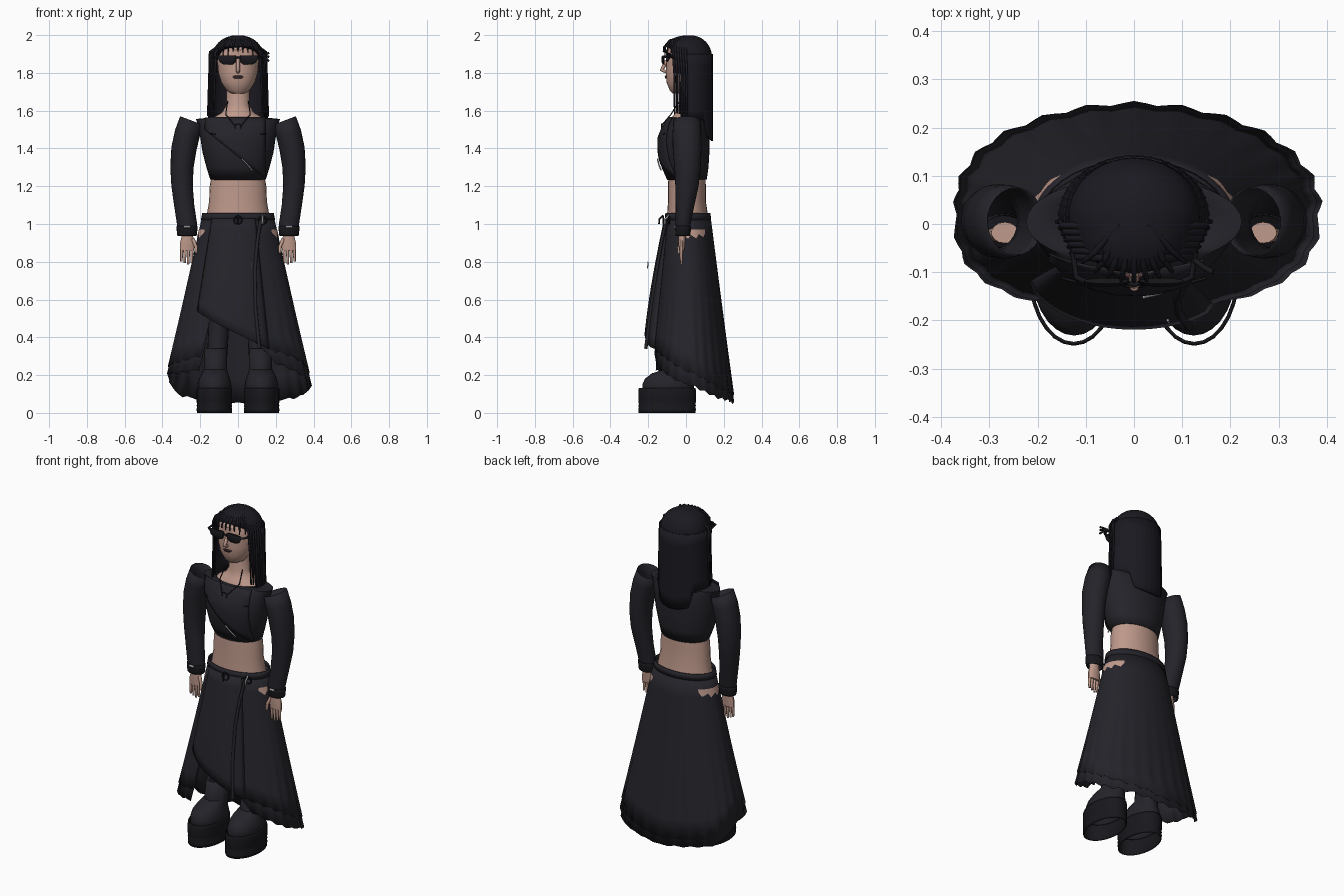
import bpy, bmesh, math, random
from math import sin, cos, pi, radians
random.seed(4)

def mat(name, c):
    m = bpy.data.materials.new(name)
    m.diffuse_color = (*c, 1)
    return m
CLOTH = mat("black_cloth", (0.018, 0.017, 0.023))
HAIR = mat("black_hair", (0.011, 0.01, 0.015))
SKIN = mat("skin", (0.52, 0.32, 0.26))
GLOSS = mat("gloss_black", (0.009, 0.009, 0.012))
METAL = mat("silver", (0.45, 0.45, 0.47))
LIP = mat("dark_lips", (0.06, 0.03, 0.035))

def lerp(pts, x):
    """Piecewise-linear lookup in a list of (x, y)."""
    for (a, p), (b, q) in zip(pts, pts[1:]):
        if x <= b:
            return p + (q - p) * max(0, (x - a) / (b - a))
    return pts[-1][1]

def grid(name, f, nu, nv, m, closed=False, caps=False, thick=0, angle=40):
    """Surface from f(u, v), u and v in 0..1; closed wraps u."""
    bm = bmesh.new()
    cols = nu if closed else nu + 1
    rows = [[bm.verts.new(f(i / nu, j / nv)) for i in range(cols)] for j in range(nv + 1)]
    for j in range(nv):
        for i in range(nu):
            k = (i + 1) % cols
            bm.faces.new((rows[j][i], rows[j][k], rows[j + 1][k], rows[j + 1][i]))
    if caps:
        bm.faces.new(rows[0]); bm.faces.new(rows[-1])
    bmesh.ops.recalc_face_normals(bm, faces=bm.faces)
    me = bpy.data.meshes.new(name)
    bm.to_mesh(me); bm.free()
    me.materials.append(m)
    o = bpy.data.objects.new(name, me)
    bpy.context.collection.objects.link(o)
    if thick:
        s = o.modifiers.new("thickness", 'SOLIDIFY'); s.thickness = thick; s.offset = 0
    bpy.ops.object.select_all(action='DESELECT')
    o.select_set(True); bpy.context.view_layer.objects.active = o
    bpy.ops.object.shade_smooth_by_angle(angle=radians(angle))
    return o

def loft(name, secs, m, n=28, caps=True, thick=0, mirror=1):
    """Elliptical sections (x, y, z, rx, ry, slope along x)."""
    def f(u, v):
        s = secs[round(v * (len(secs) - 1))]
        dx = s[3] * sin(2 * pi * u)
        return (mirror * (s[0] + dx), s[1] - s[4] * cos(2 * pi * u), s[2] + (s[5] * dx if len(s) > 5 else 0))
    return grid(name, f, n, len(secs) - 1, m, True, caps, thick)

def tube(name, pts, r, m, taper=1.0, cyclic=False, res=2):
    cu = bpy.data.curves.new(name, 'CURVE')
    cu.dimensions = '3D'; cu.bevel_depth = r; cu.bevel_resolution = res; cu.use_fill_caps = True
    sp = cu.splines.new('POLY'); sp.points.add(len(pts) - 1); sp.use_cyclic_u = cyclic
    for i, (p, q) in enumerate(zip(sp.points, pts)):
        p.co = (*q, 1); p.radius = 1 + (taper - 1) * i / max(1, len(pts) - 1)
    cu.materials.append(m)
    o = bpy.data.objects.new(name, cu)
    bpy.context.collection.objects.link(o)
    return o

def ring(name, c, r, w, m):
    tube(name, [(c[0] + r * sin(i * pi / 8), c[1], c[2] + r * cos(i * pi / 8)) for i in range(16)], w, m, cyclic=True)

# Head, neck and face
loft("head", [(0, -.045, 1.69, .03, .025), (0, -.03, 1.705, .06, .055), (0, -.02, 1.75, .09, .083),
              (0, -.01, 1.80, .105, .097), (0, 0, 1.86, .11, .105), (0, 0, 1.92, .108, .105),
              (0, .01, 1.96, .08, .08), (0, .01, 1.98, .03, .03)], SKIN)
loft("neck", [(0, .02, 1.73, .062, .06), (0, .02, 1.63, .062, .06), (0, .015, 1.59, .085, .07),
              (0, .01, 1.565, .13, .085), (0, .01, 1.54, .15, .09)], SKIN)
tube("nose", [(0, -.102, 1.865), (0, -.12, 1.83), (0, -.13, 1.815), (0, -.1, 1.805)], .01, SKIN)
for z in (1.775, 1.782):
    tube("lip", [(-.028, -.096, 1.778), (-.012, -.108, z), (.012, -.108, z), (.028, -.096, 1.778)], .005, LIP)

# Sunglasses
for s in (-1, 1):
    loft("lens", [(.053, -.118, 1.845, .026, .006), (.055, -.122, 1.857, .042, .008),
                  (.057, -.122, 1.88, .05, .008), (.057, -.118, 1.893, .046, .006)], GLOSS, 16, mirror=s)
    tube("glasses_arm", [(s * .1, -.12, 1.882), (s * .12, -.11, 1.885), (s * .135, 0, 1.88)], .006, GLOSS)
tube("glasses_bridge", [(-.02, -.12, 1.878), (0, -.126, 1.882), (.02, -.12, 1.878)], .005, GLOSS)
for dz in (-.022, 0, .02):
    tube("hair_clip", [(.125, -.075, 1.89), (.145, -.09, 1.89 + dz / 2), (.163, -.1, 1.885 + dz)], .006, GLOSS)

# Hair: crown, long back sheet, side locks and bangs
def crown(u, v):
    a, e = 2 * pi * u, v * pi / 2 * .98
    low = lerp([(-1, 1.88), (.4, 1.88), (.9, 1.94)], cos(a))
    r = cos(e) ** .9
    return (.137 * r * sin(a), .018 - .12 * r * cos(a), low + (1.999 - low) * sin(e))
grid("hair_crown", crown, 40, 10, HAIR, True, True)
for scale in (1, .95):
    def sheet(u, v):
        a = radians(68 + 224 * u)
        back = -cos(a)
        z = 1.90 + (lerp([(-1, 1.56), (.62, 1.55), (.75, 1.46), (1, 1.44)], back) - 1.90) * v
        r = scale * (1 + .007 * cos(u * 60 * pi)) * (1 + .1 * v * (1 - max(0, back)))
        return (.142 * r * sin(a), .02 - .121 * r * cos(a), z)
    grid("hair_sheet", sheet, 90, 6, HAIR, thick=.003)
for s in (-1, 1):
    for i in range(6):
        x, y = .118 + .006 * i, -.06 + .013 * i
        tube("side_lock", [(s * .06, y - .01, 1.97), (s * x, y - .008, 1.91), (s * (x + .004), y, 1.78),
                           (s * (x + .012), y, 1.57 + random.uniform(-.01, .02))], .009, HAIR, .5)
for i in range(9):
    x = -.104 + .026 * i
    y = -.122 * math.sqrt(1 - (x / .14) ** 2) + .004
    tube("bang", [(x * .3, .0, 1.99), (x * .75, y * .72, 1.972), (x, y, 1.935),
                  (x * 1.03, y - .002, random.uniform(1.885, 1.915))], .008, HAIR, .4)

# Crop top with wrapped front flap
top = [(0, .005, 1.235, .145, .103), (0, -.005, 1.30, .165, .122), (0, -.008, 1.38, .186, .13),
       (0, -.008, 1.46, .198, .13), (0, 0, 1.53, .21, .11), (0, .005, 1.555, .222, .09), (0, .01, 1.562, .14, .085)]
loft("crop_top", top, CLOTH, 36, caps=False, thick=.004)
def flap(u, v):
    x = -.175 + .32 * u
    ztop, zlow = 1.565, 1.50 - .26 * u
    z = ztop + (zlow - ztop) * v
    ry = lerp([(p[2], p[4] - p[1]) for p in top[:6]], z)
    rx = lerp([(p[2], p[3]) for p in top[:6]], z)
    return (x, -(ry + .01) * math.sqrt(max(.05, 1 - (x / (rx + .01)) ** 2)), z)
grid("front_flap", flap, 16, 8, CLOTH, thick=.004)
tube("zip", [(.02, -.151, 1.345), (.05, -.144, 1.315), (.075, -.132, 1.285)], .004, METAL)
ring("neck_ring", (0, -.13, 1.515), .016, .0025, GLOSS)
for s in (-1, 1):
    tube("neck_strap", [(s * .055, -.035, 1.65), (s * .065, -.08, 1.58), (s * .02, -.127, 1.525)], .003, GLOSS)
    tube("chest_buckle", [(s * .12, -.12, 1.475), (s * .15, -.112, 1.48)], .003, GLOSS)

# Bare midriff
loft("midriff", [(0, .005, 1.255, .14, .098), (0, .005, 1.2, .15, .1), (0, .005, 1.12, .153, .1),
                 (0, .008, 1.05, .165, .108), (0, .01, .98, .175, .112), (0, .01, .9, .17, .11)], SKIN)

# Sleeves, cuffs and hands
for s in (-1, 1):
    loft("sleeve", [(.247, .005, 1.548, .058, .07, .38), (.268, .005, 1.48, .064, .075, .25),
                    (.286, .006, 1.40, .065, .075, .12), (.297, .008, 1.30, .06, .068, .04),
                    (.296, .005, 1.20, .055, .06), (.285, -.005, 1.10, .052, .048),
                    (.27, -.015, 1.0, .052, .038), (.268, -.016, .97, .048, .036)], CLOTH, 24, False, .003, s)
    loft("cuff", [(.27, -.016, .99, .053, .04), (.27, -.016, .975, .053, .04),
                  (.27, -.016, .945, .05, .037), (.27, -.016, .938, .047, .035)], GLOSS, 20, False, .005, s)
    tube("cuff_buckle", [(s * .255, -.057, .985), (s * .285, -.057, .985)], .006, METAL)
    loft("palm", [(.268, -.018, 1.0, .028, .022), (.268, -.02, .94, .03, .02), (.268, -.022, .90, .04, .018),
                  (.27, -.022, .86, .038, .015)], SKIN, 14, mirror=s)
    for i in range(4):
        x = .243 + .018 * i
        tube("finger", [(s * x, -.024, .88), (s * (x + .002), -.026, .83),
                        (s * (x + .003), -.024, .785 + .008 * abs(i - 1))], .0095, SKIN, .6)
    tube("thumb", [(s * .24, -.025, .92), (s * .222, -.036, .88), (s * .222, -.04, .845)], .011, SKIN, .6)

# Skirt: two flared layers with ragged asymmetrical hems, open at the front
def skirt_pt(a, z, off=0, pleat=1):
    t = max(0, (1.035 - z) / .85)
    k = pleat * .016 * t * t * cos(a * 26)
    c = cos(a)
    if c > 0:
        c = c ** (1 - .3 * min(1, t))     # fuller front
    return ((.19 + .192 * t + off) * (1 + k) * sin(a), .012 + .008 * t - (.118 + .1 * t + off) * (1 + k) * c, z)
outer = [(-180, .09), (-130, .13), (-95, .25), (-60, .27), (-33, .3), (-28, .53), (0, .45), (22, .345), (60, .29), (90, .22), (130, .14), (180, .09)]
inner = [(-180, .05), (-130, .09), (-95, .21), (-60, .21), (-33, .23), (-28, .54), (0, .46), (22, .34), (35, .26), (60, .21), (90, .15), (130, .08), (180, .05)]
for name, hem, off in (("skirt_outer", outer, 0), ("skirt_under", inner, -.005)):
    def layer(u, v):
        d = -180 + 360 * u
        low = lerp(hem, d) + .006 * cos(radians(d) * 26) * (abs(d) > 30)
        return skirt_pt(radians(d), 1.035 + (low - 1.035) * v, off)
    grid(name, layer, 104, 8, CLOTH, True, thick=.002, angle=40)

# Overlapping front drape that curves away from the skirt
def drape(u, v):
    z = 1.03 + (.54 - .2 * u - 1.03) * v
    x, y, z = skirt_pt(radians(-45 + 73 * u), z, .004, 0)
    return (x, y - .004 - .038 * sin(v * pi / 2) * sin(pi * u) ** .5 if 0 < u < 1 else y, z)
grid("front_drape", drape, 30, 10, CLOTH, thick=.003)
strap = []
for deg, z in ((34, 1.02), (25, .9), (19, .75), (17, .55), (18, .34)):
    x, y, z = skirt_pt(radians(deg), z, .02, 0)
    strap.append((x, y - .02 * (1.02 - z) / .68, z))
tube("hanging_strap", strap, .009, CLOTH)
tube("strap_zip", [(.07, -.2, .8), (.072, -.204, .765)], .003, METAL)

# Torn hip openings, showing skin
for s in (-1, 1):
    def tear(u, v):
        low = .955 - .022 * (round(u * 12) % 3) / 2 - .012 * sin(pi * u)
        return skirt_pt(s * radians(58 + 75 * u), .972 + (low - .972) * v, .003, 0)
    grid("hip_tear", tear, 12, 1, SKIN)

# Belt with ring buckles
loft("belt", [(0, .01, 1.02, .194, .121), (0, .01, 1.057, .187, .117)], CLOTH, 36, False, .005)
for x, y in ((0, -.12), (.13, -.09)):
    ring("belt_ring", (x, y, 1.02), .021, .004, GLOSS)
    tube("belt_tab", [(x, y, 1.045), (x, y - .022, 1.025), (x, y - .022, 1.0)], .005, METAL if x else GLOSS)

# Legs and platform boots: the sole is an open band around the upper
for s in (-1, 1):
    loft("leg", [(.088, .01, .97, .08, .095), (.095, .005, .75, .073, .078), (.1, -.005, .5, .055, .06),
                 (.11, -.015, .3, .053, .058), (.12, -.025, .17, .055, .06)], CLOTH, 20, mirror=s)
    loft("boot_upper", [(.124, -.095, .09, .086, .134), (.124, -.095, .15, .087, .135), (.124, -.092, .18, .08, .124),
                        (.122, -.08, .208, .068, .1), (.12, -.04, .23, .06, .07), (.118, -.03, .34, .057, .064)],
         CLOTH, 28, False, .003, mirror=s)
    loft("boot_sole", [(.125, -.1, 0, .09, .148), (.125, -.1, .02, .092, .15), (.125, -.1, .026, .089, .147),
                       (.125, -.1, .04, .092, .15), (.125, -.1, .046, .089, .147), (.125, -.1, .06, .092, .15),
                       (.125, -.1, .12, .092, .15), (.125, -.1, .13, .09, .147)], GLOSS, 28, False, .005, mirror=s)
